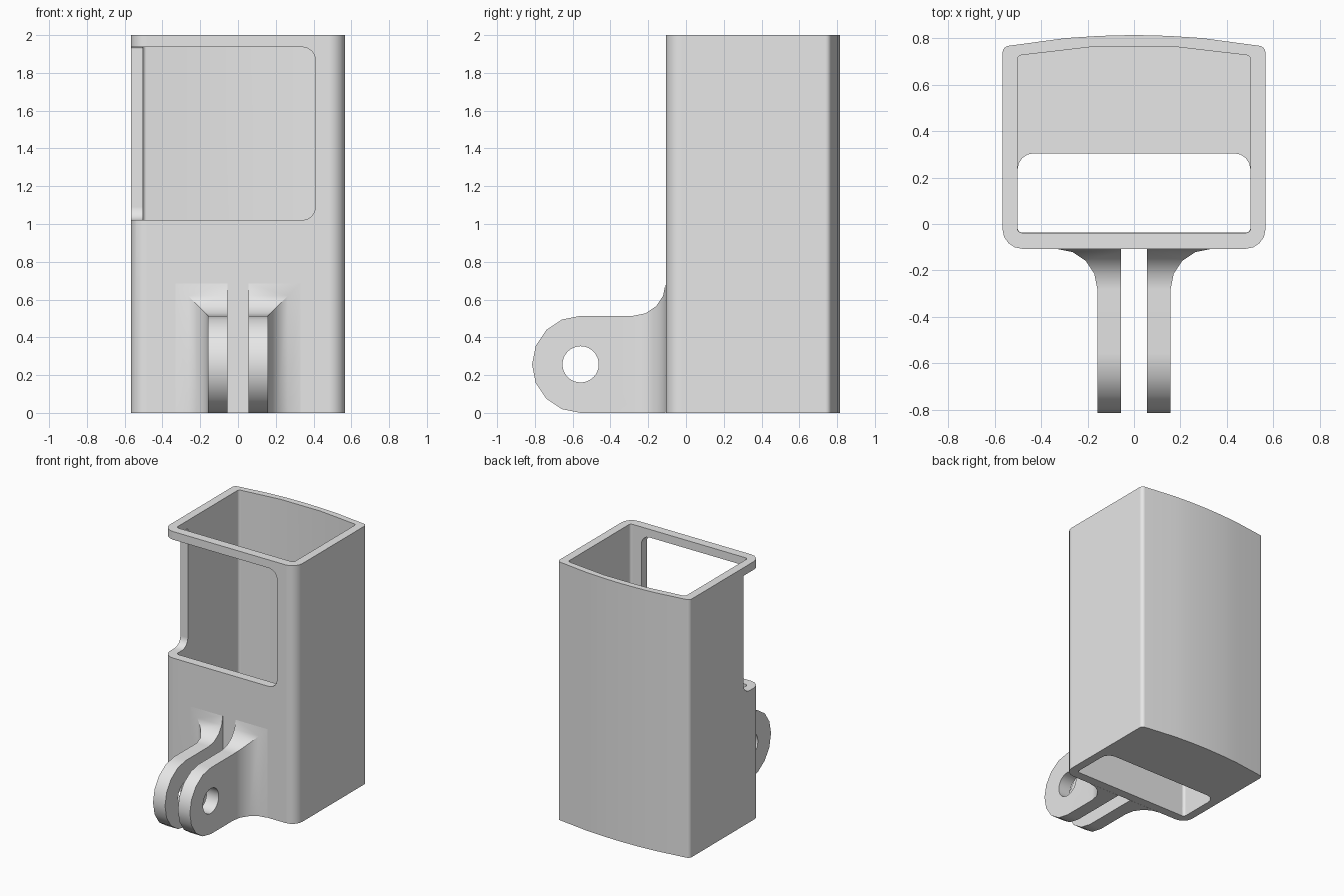
import bpy, bmesh, math
from mathutils import Vector

if "Cube" in bpy.data.objects:
    bpy.data.objects.remove(bpy.data.objects["Cube"])

GREY = (0.8, 0.8, 0.8, 1)
grey = bpy.data.materials.new("light grey plastic")
grey.use_nodes = True
grey.diffuse_color = GREY
grey.node_tree.nodes["Principled BSDF"].inputs["Base Color"].default_value = GREY


def rounded(corners, steps=4):
    """Outline from (u, v, radius) corners, each corner filleted by an arc."""
    out = []
    for i, (u, v, r) in enumerate(corners):
        p = Vector((u, v))
        if r == 0:
            out.append(p)
            continue
        a = (Vector(corners[i - 1][:2]) - p).normalized()
        b = (Vector(corners[(i + 1) % len(corners)][:2]) - p).normalized()
        half = a.angle(b) / 2
        centre = p + (a + b).normalized() * r / math.sin(half)
        start = p + a * r / math.tan(half) - centre
        end = p + b * r / math.tan(half) - centre
        sweep = math.pi - 2 * half
        for k in range(steps + 1):
            t = k / steps
            out.append(centre + (start * math.sin((1 - t) * sweep)
                                 + end * math.sin(t * sweep)) / math.sin(sweep))
    return out


def prism_mesh(outline, axis, lo, hi):
    """Extrude an outline of the other two axes along the given axis."""
    bm = bmesh.new()

    def place(p, w):
        c = list(p)
        c.insert(axis, w)
        return bm.verts.new(c)
    ends = [[place(p, w) for p in outline] for w in (lo, hi)]
    for ring in ends:
        bm.faces.new(ring)
    for i in range(len(outline)):
        a, b = ends
        bm.faces.new((a[i - 1], a[i], b[i], b[i - 1]))
    bmesh.ops.recalc_face_normals(bm, faces=bm.faces)
    return bm


def make(name, bm):
    mesh = bpy.data.meshes.new(name)
    bm.to_mesh(mesh)
    bm.free()
    mesh.materials.append(grey)
    obj = bpy.data.objects.new(name, mesh)
    bpy.context.collection.objects.link(obj)
    return obj


def select(obj):
    bpy.ops.object.select_all(action="DESELECT")
    obj.select_set(True)
    bpy.context.view_layer.objects.active = obj


def cut(obj, bm):
    cutter = make("cutter", bm)
    cutter.hide_render = True
    mod = obj.modifiers.new("cut", "BOOLEAN")
    mod.operation, mod.solver, mod.object = "DIFFERENCE", "EXACT", cutter
    select(obj)
    bpy.ops.object.modifier_apply(modifier=mod.name)
    bpy.data.objects.remove(cutter)


def finish(obj):
    select(obj)
    bpy.ops.object.shade_smooth_by_angle(angle=math.radians(35))
    mod = obj.modifiers.new("flat panels", "WEIGHTED_NORMAL")
    mod.keep_sharp = True


# Holder sleeve: rounded front corners and a bowed back
outer = rounded([(-0.567, -0.107, 0.085), (0.567, -0.107, 0.085), (0.567, 0.765, 0.03),
                 (0.29, 0.802, 0), (0.15, 0.811, 0), (0, 0.815, 0), (-0.15, 0.811, 0),
                 (-0.29, 0.802, 0), (-0.567, 0.765, 0.03)])
holder = make("holder_sleeve", prism_mesh(outer, 2, 0, 2))

# Inner pocket above a partial floor
inner = rounded([(-0.503, -0.038, 0.02), (0.503, -0.038, 0.02), (0.503, 0.726, 0.02),
                 (0.17, 0.765, 0), (-0.17, 0.765, 0), (-0.503, 0.726, 0.02)])
cut(holder, prism_mesh(inner, 2, 0.07, 2.2))

# Floor opening, rounded at the back
opening = rounded([(-0.502, -0.037, 0.02), (0.502, -0.037, 0.02),
                   (0.502, 0.305, 0.07), (-0.502, 0.305, 0.07)])
cut(holder, prism_mesh(opening, 2, -0.1, 0.2))

# Front window running out through the right-hand corner
LOW, HIGH = 1.02, 1.937
window = rounded([(-0.8, LOW, 0), (0.41, LOW, 0.07), (0.41, HIGH, 0.07), (-0.8, HIGH, 0)])
cut(holder, prism_mesh(window, 1, -0.3, 0.0))

# Matching notch in the side wall
notch = rounded([(-0.3, LOW, 0), (0.105, LOW, 0.07), (0.105, HIGH, 0.01), (-0.3, HIGH, 0)])
cut(holder, prism_mesh(notch, 0, -0.8, -0.4))
finish(holder)

# Mounting lugs: rounded plate, flared into the sleeve at its root
RAD, EYE_Y, ROOT_Y, FLARE = 0.257, -0.558, -0.28, 0.172
IN, OUT = 0.055, 0.158
profile = [(ROOT_Y, 0), (ROOT_Y, 2 * RAD)]
for k in range(9):
    a = math.pi / 2 + math.pi * k / 8
    profile.append((EYE_Y + RAD * math.cos(a), RAD + RAD * math.sin(a)))
bm = prism_mesh(profile, 0, IN, OUT)
bm.faces.ensure_lookup_table()
root = max(bm.faces, key=lambda f: f.calc_center_median().y)
for k in range(1, 5):
    a = math.pi / 2 * k / 4
    y, grow = ROOT_Y + FLARE * math.sin(a), FLARE * (1 - math.cos(a))
    new = bmesh.ops.extrude_discrete_faces(bm, faces=[root])["faces"][0]
    for v in new.verts:
        v.co.y = y
        if v.co.x > (IN + OUT) / 2:
            v.co.x = OUT + grow
        if v.co.z > RAD:
            v.co.z = 2 * RAD + grow
    root = new
bmesh.ops.recalc_face_normals(bm, faces=bm.faces)
lugs = make("mounting_lugs", bm)

# Pin hole
circle = [(EYE_Y + 0.096 * math.cos(math.tau * k / 32), RAD + 0.096 * math.sin(math.tau * k / 32))
          for k in range(32)]
cut(lugs, prism_mesh(circle, 0, -0.1, 0.5))
mirror = lugs.modifiers.new("mirror", "MIRROR")
mirror.use_clip = False
mirror.use_mirror_merge = False
select(lugs)
bpy.ops.object.modifier_apply(modifier=mirror.name)
finish(lugs)
